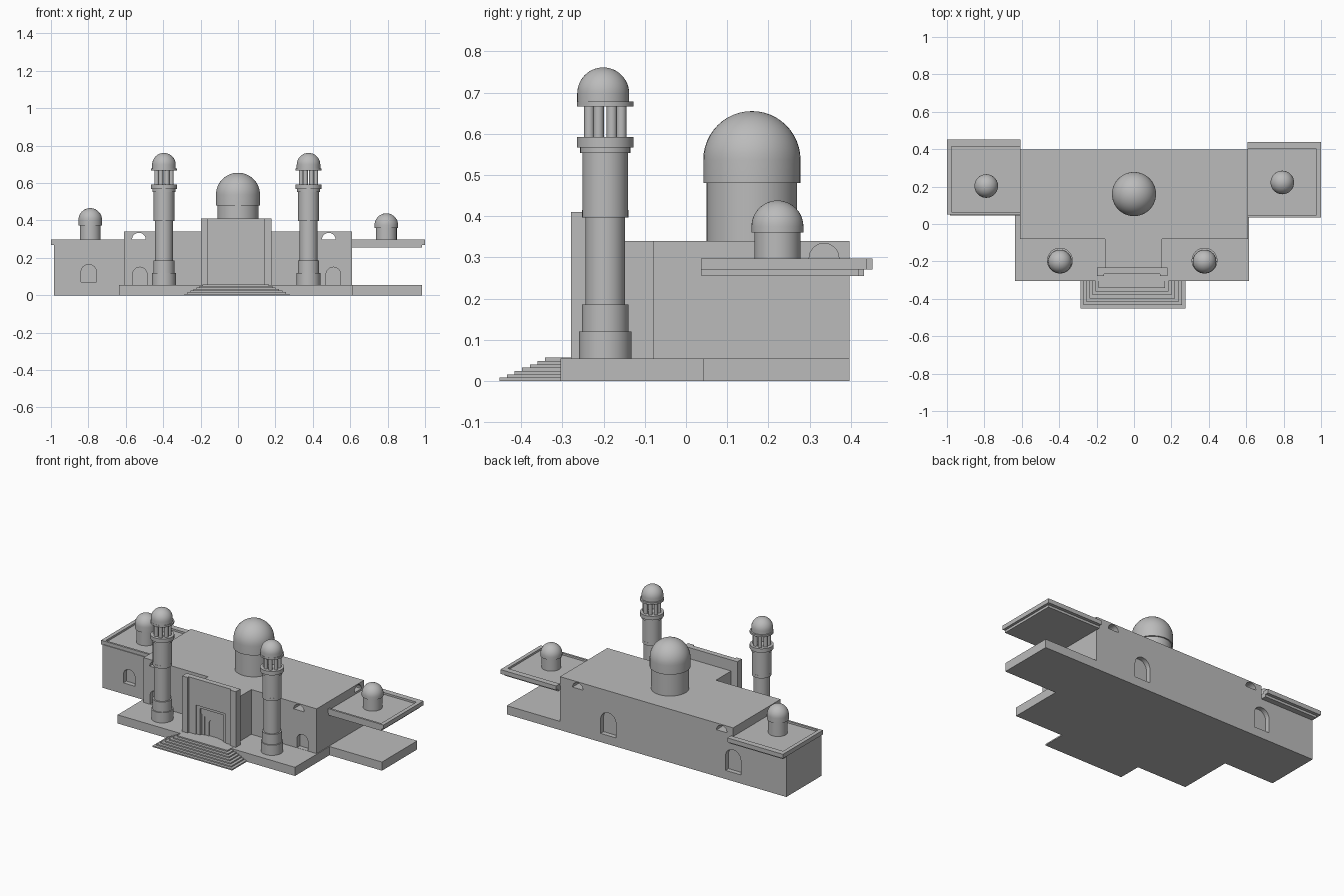
import bpy, math

cube = bpy.data.objects.get("Cube")
if cube:
    bpy.data.objects.remove(cube, do_unlink=True)

stone = bpy.data.materials.new("grey_stone")
stone.use_nodes = True
grey = (0.5, 0.5, 0.5, 1)
stone.diffuse_color = grey
stone.node_tree.nodes["Principled BSDF"].inputs["Base Color"].default_value = grey


def make(name, verts, faces):
    mesh = bpy.data.meshes.new(name)
    mesh.from_pydata(verts, [], faces)
    mesh.materials.append(stone)
    obj = bpy.data.objects.new(name, mesh)
    bpy.context.collection.objects.link(obj)
    return obj


def prism(name, outline, a, b, place):
    """Extrude a counter-clockwise outline from depth a to b; place maps (u, v, depth) to xyz."""
    n = len(outline)
    verts = [place(u, v, d) for d in (a, b) for u, v in outline]
    faces = [tuple(reversed(range(n))), tuple(range(n, 2 * n))]
    faces += [(i, (i + 1) % n, n + (i + 1) % n, n + i) for i in range(n)]
    return make(name, verts, faces)


def box(name, x0, x1, y0, y1, z0, z1):
    return prism(name, [(x0, y0), (x1, y0), (x1, y1), (x0, y1)], z0, z1,
                 lambda u, v, d: (u, v, d))


def arch(x, z0, z1, r, y0, y1, side=False):
    """Round-headed cutter, running along y, or along x when side is set."""
    spring = z1 - r
    pts = [(x + r * math.cos(k * math.pi / 16), spring + r * math.sin(k * math.pi / 16))
           for k in range(17)]
    if spring > z0:
        pts = pts + [(x - r, z0), (x + r, z0)]
    if side:
        return prism("cutter", pts, y0, y1, lambda u, v, d: (d, u, v))
    return prism("cutter", pts, -y1, -y0, lambda u, v, d: (u, -d, v))


def cut(targets, cutter):
    cutter.hide_render = True
    for obj in targets:
        bpy.context.view_layer.objects.active = obj
        mod = obj.modifiers.new("cut", 'BOOLEAN')
        mod.operation = 'DIFFERENCE'
        mod.solver = 'EXACT'
        mod.object = cutter
        bpy.ops.object.modifier_apply(modifier=mod.name)
    bpy.data.objects.remove(cutter, do_unlink=True)


def lathe(name, x, y, profile, n=40):
    """Solid of revolution from (radius, z) pairs; a zero radius makes a pole."""
    verts, rings = [], []
    for r, z in profile:
        count = n if r > 1e-5 else 1
        rings.append(list(range(len(verts), len(verts) + count)))
        verts += [(x + r * math.cos(2 * math.pi * k / n), y + r * math.sin(2 * math.pi * k / n), z)
                  for k in range(count)]
    faces = []
    if len(rings[0]) > 1:
        faces.append(tuple(reversed(rings[0])))
    if len(rings[-1]) > 1:
        faces.append(tuple(rings[-1]))
    for low, high in zip(rings, rings[1:]):
        for k in range(n):
            j = (k + 1) % n
            if len(high) == 1:
                faces.append((low[k], low[j], high[0]))
            else:
                faces.append((low[k], low[j], high[j], high[k]))
    obj = make(name, verts, faces)
    bpy.ops.object.select_all(action='DESELECT')
    obj.select_set(True)
    bpy.context.view_layer.objects.active = obj
    bpy.ops.object.shade_smooth_by_angle(angle=math.radians(30))
    return obj


def dome(name, x, y, r, z0, top):
    """Hemisphere on a short vertical skirt."""
    spring = top - r
    curve = [(r * math.cos(k * math.pi / 24), spring + r * math.sin(k * math.pi / 24))
             for k in range(12)]
    return lathe(name, x, y, [(r, z0)] + curve + [(0, top)])


# Ground platforms
box("front_platform", -0.635, 0.615, -0.305, 0.045, 0, 0.055)
box("left_wing_platform", 0.61, 0.985, 0.042, 0.397, 0, 0.055)

# Entrance steps, narrowing upward
steps = 7
for i in range(steps):
    t = i / (steps - 1)
    box("entrance_step", -0.285 + 0.095 * t, 0.275 - 0.11 * t,
        -0.4525 + 0.11 * t, -0.26, 0, 0.0565 * (i + 1) / steps)

# Main hall and closed wing
hall = box("main_hall", -0.61, 0.61, -0.08, 0.397, 0, 0.34)
wing = box("right_wing", -0.985, -0.61, 0.045, 0.397, 0, 0.275)
box("entrance_block", -0.155, 0.15, -0.236, -0.08, 0.05, 0.34)

# Niches in the front, back and side walls, and the high vents
for x in (-0.525, 0.51):
    cut([hall], arch(x, 0.056, 0.15, 0.039, -0.2, -0.05))
for x in (-0.53, 0.485):
    cut([hall], arch(x, 0.297, 0.334, 0.037, -0.2, 0.5))
cut([hall], arch(0.335, 0.297, 0.334, 0.036, 0.57, 0.7, side=True))
cut([hall], arch(0.27, 0.055, 0.2, 0.054, 0.367, 0.5))
cut([hall, wing], arch(-0.61, 0.055, 0.2, 0.054, 0.367, 0.5))
cut([wing], arch(-0.798, 0.07, 0.165, 0.041, -0.1, 0.075))

# Wing roofs: stepped slab with a sunken top
for name, s, y0, y1 in (("left", 1, 0.036, 0.439), ("right", -1, 0.05, 0.4525)):
    def span(a, b):
        return sorted((s * a, s * b))
    roof = box(name + "_wing_roof", *span(0.608, 1.0), y0, y1, 0.27, 0.297)
    cut([roof], box("cutter", *span(0.5, 0.975), y0 + 0.013, y1 - 0.037, 0.285, 0.4))
    box(name + "_wing_roof_step", *span(0.608, 0.984), y0 + 0.002, y1 - 0.02, 0.255, 0.27)

# Portal with stepped door surround
portal = box("portal_panel", -0.165, 0.145, -0.267, -0.233, 0.05, 0.41)
for x0, x1, top, depth in ((-0.11, 0.098, 0.243, -0.259), (-0.085, 0.08, 0.226, -0.252),
                           (-0.083, 0.066, 0.19, -0.246), (-0.063, 0.053, 0.175, -0.241)):
    cut([portal], box("cutter", x0, x1, -0.4, depth, 0.056, top))
cut([portal], arch(-0.005, 0.056, 0.165, 0.032, -0.4, -0.2))
for x0, x1 in ((-0.198, -0.16), (0.14, 0.18)):
    box("portal_pilaster", x0, x1, -0.279, -0.233, 0.05, 0.41)

# Domes on drums
for name, x, y, rd, r, z0, z1, top in (
        ("central", 0, 0.16, 0.11, 0.118, 0.34, 0.48, 0.655),
        ("left_wing", 0.793, 0.222, 0.056, 0.063, 0.28, 0.36, 0.438),
        ("right_wing", -0.79, 0.203, 0.056, 0.063, 0.28, 0.372, 0.466)):
    lathe(name + "_drum", x, y, [(rd, z0), (rd, z1)])
    dome(name + "_dome", x, y, r, z1, top)

# Minarets: stacked drums, open lantern with columns, dome
tiers = [(0.0635, 0.05, 0.12), (0.057, 0.12, 0.185), (0.048, 0.185, 0.397),
         (0.056, 0.397, 0.415), (0.0555, 0.415, 0.553), (0.061, 0.553, 0.567),
         (0.069, 0.567, 0.592)]
for side, x in (("right", -0.396), ("left", 0.377)):
    y = -0.196
    profile = [(r, z) for r, z0, z1 in tiers for z in (z0, z1)]
    lathe(side + "_minaret_tower", x, y, profile)
    for k in range(8):
        a = (k + 0.5) * math.pi / 4
        lathe(side + "_lantern_column", x + 0.042 * math.cos(a), y + 0.042 * math.sin(a),
              [(0.0125, 0.59), (0.0125, 0.668)], 16)
    lathe(side + "_lantern_ring", x, y, [(0.069, 0.666), (0.069, 0.678)])
    dome(side + "_minaret_dome", x, y - 0.005, 0.063, 0.668, 0.761)
